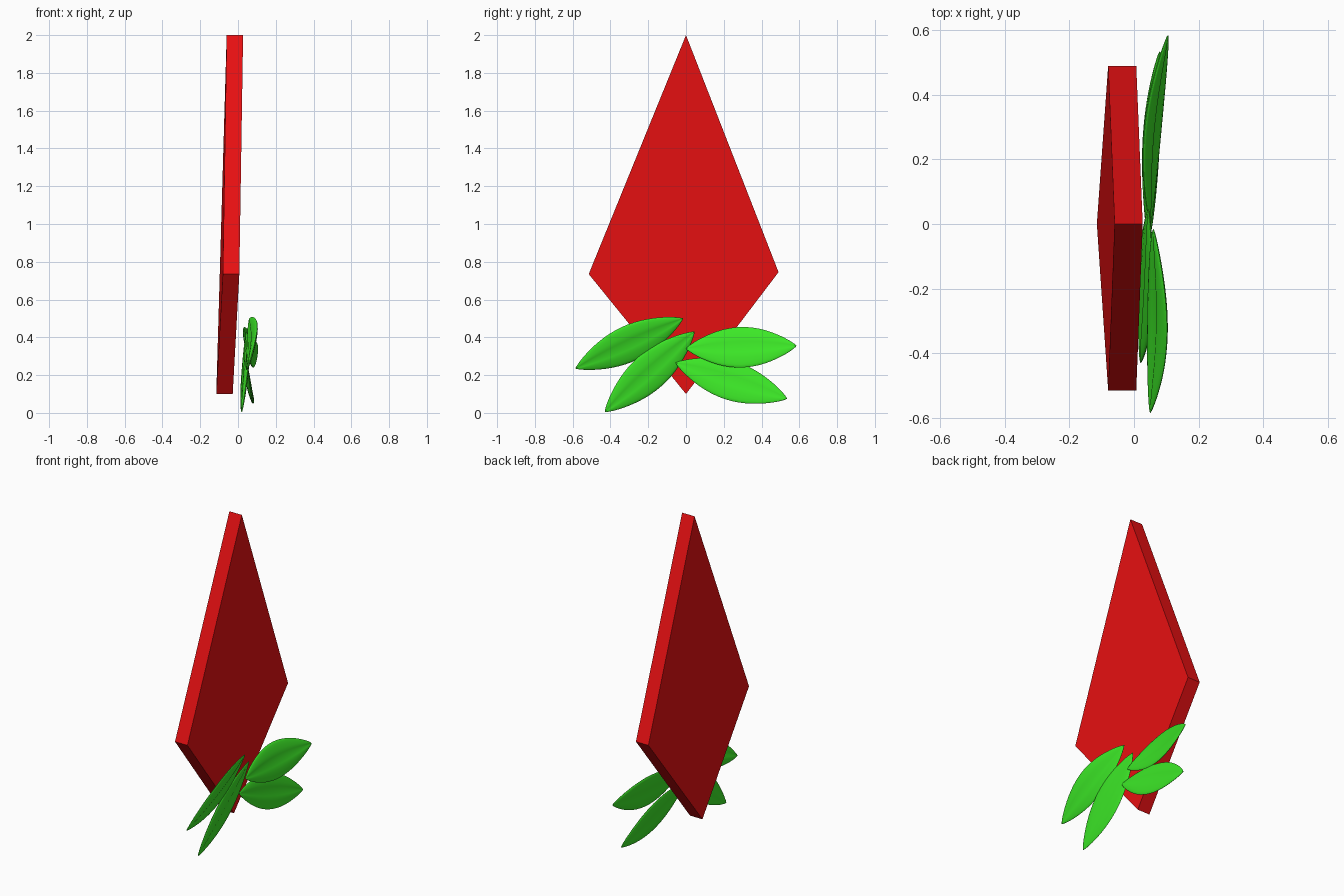
import bpy
import bmesh
import math
from mathutils import Vector

cube = bpy.data.objects.get("Cube")
if cube:
    bpy.data.objects.remove(cube, do_unlink=True)


def material(name, color):
    mat = bpy.data.materials.new(name)
    mat.use_nodes = True
    mat.diffuse_color = color
    mat.node_tree.nodes["Principled BSDF"].inputs["Base Color"].default_value = color
    return mat


red = material("red", (0.8, 0.005, 0.006, 1))
green = material("leaf green", (0.045, 0.8, 0.02, 1))


def add_object(name, bm, mat):
    bmesh.ops.recalc_face_normals(bm, faces=bm.faces)
    mesh = bpy.data.meshes.new(name)
    bm.to_mesh(mesh)
    bm.free()
    mesh.materials.append(mat)
    obj = bpy.data.objects.new(name, mesh)
    bpy.context.collection.objects.link(obj)
    return obj


# Kite-shaped slab, leaning slightly
bm = bmesh.new()
outline = [(-0.06, 0, 2), (-0.08, -0.515, 0.735), (-0.115, 0, 0.10), (-0.08, 0.49, 0.745)]
back = [bm.verts.new(p) for p in outline]
front = [bm.verts.new((x + 0.087, y, z)) for x, y, z in outline]
bm.faces.new(back)
bm.faces.new(front)
for i in range(4):
    j = (i + 1) % 4
    bm.faces.new((back[i], back[j], front[j], front[i]))
add_object("kite_body", bm, red)


# Leaf: a thin lens swept from base to tip, grooved along the midrib
def leaf(name, base, tip, half_width, twist, bow, thick=0.014, steps=28, sides=24):
    base, tip = Vector(base), Vector(tip)
    along = (tip - base).normalized()
    across = Vector((0, -along.z, along.y))
    if across.z < 0:
        across.negate()
    across = (across * half_width + Vector((twist, 0, 0))).normalized()
    normal = along.cross(across).normalized()
    if normal.x < 0:
        normal.negate()
    bm = bmesh.new()
    rings = []
    for i in range(1, steps):
        t = (1 - math.cos(math.pi * i / steps)) / 2
        swell = math.sin(math.pi * t)
        center = base.lerp(tip, t) + Vector((bow * swell, 0, 0))
        ring = []
        for k in range(sides):
            a = 2 * math.pi * k / sides
            u = math.cos(a)
            groove = 1 - 0.55 * max(0, 1 - abs(u) / 0.3)
            ring.append(bm.verts.new(center + across * u * half_width * swell ** 0.8
                                     + normal * math.sin(a) * thick * swell ** 0.5 * groove))
        rings.append(ring)
    for r, s in zip(rings, rings[1:]):
        for k in range(sides):
            m = (k + 1) % sides
            bm.faces.new((r[k], r[m], s[m], s[k]))
    for ring, end in ((rings[0], base), (rings[-1], tip)):
        point = bm.verts.new(end)
        for k in range(sides):
            bm.faces.new((ring[k], ring[(k + 1) % sides], point))
    obj = add_object(name, bm, green)
    bpy.ops.object.select_all(action="DESELECT")
    obj.select_set(True)
    bpy.context.view_layer.objects.active = obj
    bpy.ops.object.shade_smooth_by_angle(angle=math.radians(50))


leaf("upper_front_leaf", (0.06, -0.015, 0.50), (0.05, -0.585, 0.235), 0.10, 0.03, 0.018)
leaf("lower_front_leaf", (0.045, 0.045, 0.43), (0.02, -0.43, 0.005), 0.10, 0.018, 0.005)
leaf("upper_back_leaf", (0.05, 0.0, 0.34), (0.105, 0.585, 0.355), 0.11, -0.025, -0.02)
leaf("lower_back_leaf", (0.045, -0.055, 0.265), (0.08, 0.535, 0.075), 0.105, -0.022, -0.01)
